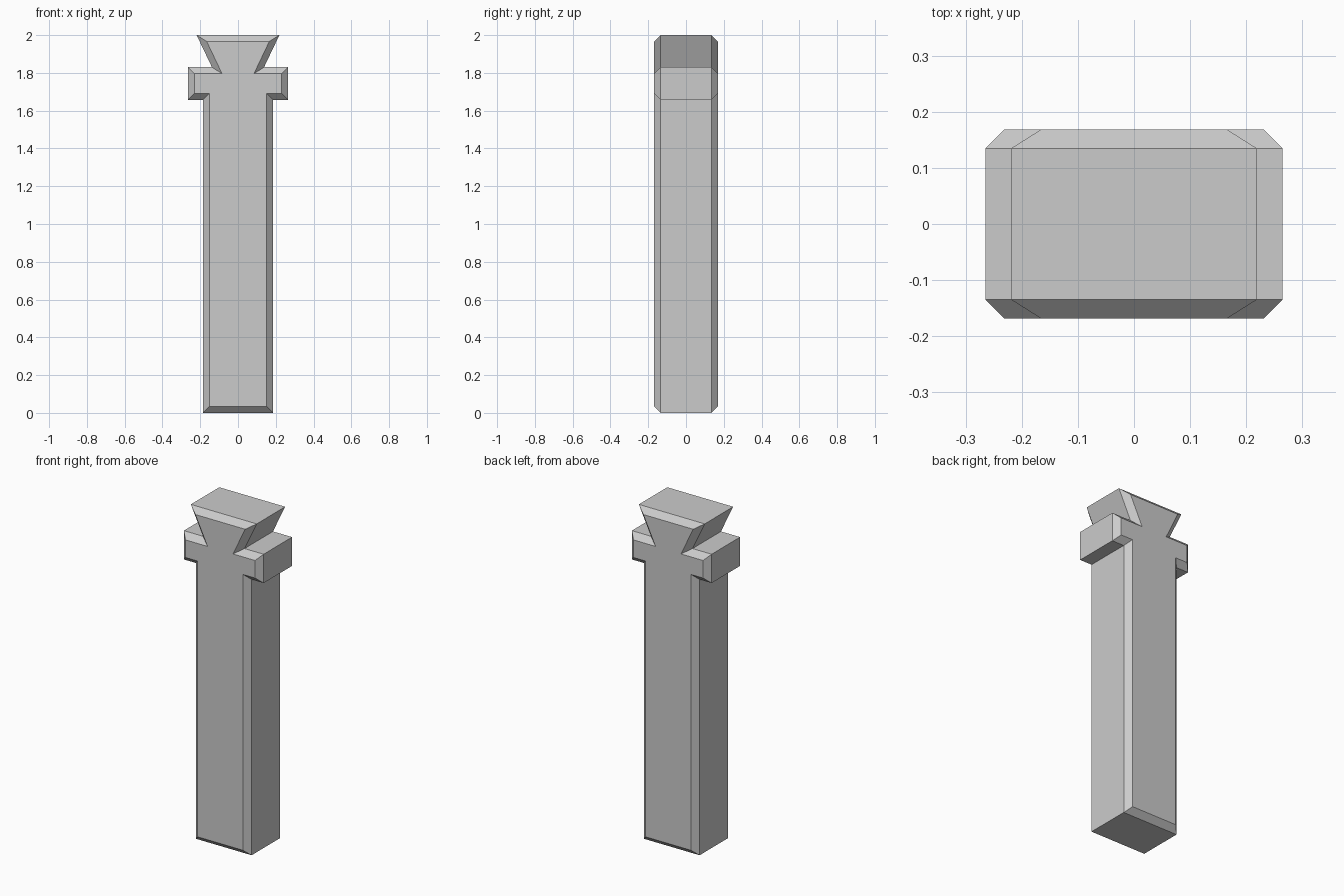
import bpy, bmesh
from mathutils import Vector

if "Cube" in bpy.data.objects:
    bpy.data.objects.remove(bpy.data.objects["Cube"])

HALF_DEPTH, CHAMFER = 0.1685, 0.0337

# Right half of the silhouette: shaft, collar, flared dovetail head
half = [(0.185, 0), (0.185, 1.657), (0.265, 1.657), (0.265, 1.83),
        (0.138, 1.83), (0.219, 2.0)]
outline = [Vector(p) for p in half] + [Vector((-x, z)) for x, z in reversed(half)]


def inset(points, d):
    """Offset a counter-clockwise outline inward with mitred corners."""
    result = []
    for i, p in enumerate(points):
        a = (p - points[i - 1]).normalized()
        b = (points[(i + 1) % len(points)] - p).normalized()
        na, nb = Vector((-a.y, a.x)), Vector((-b.y, b.x))
        result.append(p + (na + nb) * (d / (1 + na.dot(nb))))
    return result


# Loft four rings: front face, front chamfer edge, back chamfer edge, back face
inner = inset(outline, CHAMFER)
edge_y = HALF_DEPTH - CHAMFER
sections = [(inner, -HALF_DEPTH), (outline, -edge_y),
            (outline, edge_y), (inner, HALF_DEPTH)]
bm = bmesh.new()
rings = [[bm.verts.new((p.x, y, p.y)) for p in pts] for pts, y in sections]
n = len(outline)
for r0, r1 in zip(rings, rings[1:]):
    for i in range(n):
        j = (i + 1) % n
        bm.faces.new((r0[i], r0[j], r1[j], r1[i]))
bm.faces.new(rings[0])
bm.faces.new(rings[-1][::-1])
bmesh.ops.recalc_face_normals(bm, faces=bm.faces[:])

mesh = bpy.data.meshes.new("chamfered_post")
bm.to_mesh(mesh)
bm.free()
post = bpy.data.objects.new("chamfered_post", mesh)
bpy.context.collection.objects.link(post)
